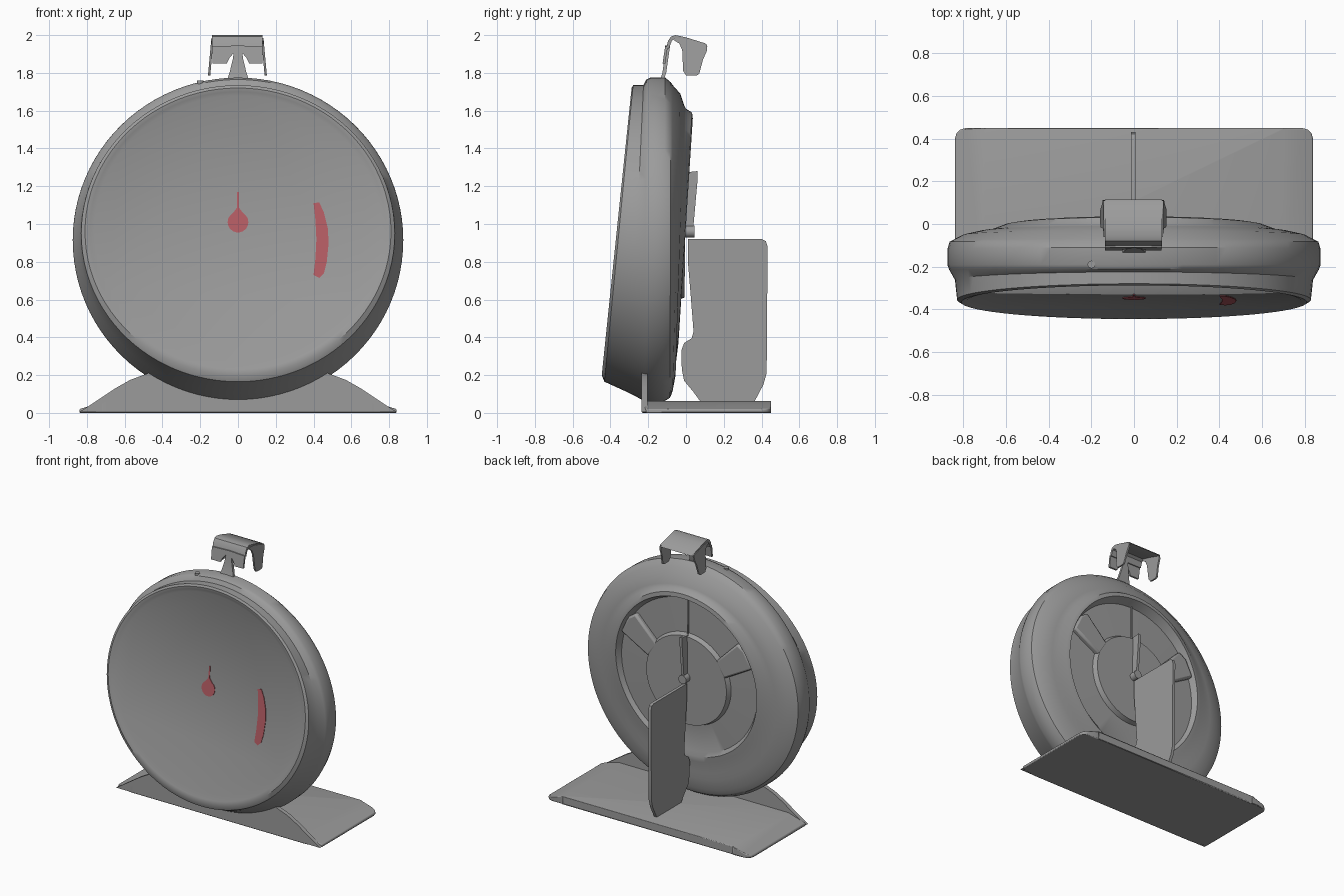
import bpy, bmesh, math
from mathutils import Vector

if "Cube" in bpy.data.objects:
    bpy.data.objects.remove(bpy.data.objects["Cube"])


def material(name, rgb):
    m = bpy.data.materials.new(name)
    m.diffuse_color = (*rgb, 1)
    m.use_nodes = True
    m.node_tree.nodes["Principled BSDF"].inputs["Base Color"].default_value = m.diffuse_color
    return m


GREY = material("metal grey", (0.33, 0.33, 0.33))
RED = material("dial red", (0.47, 0.11, 0.13))


def finish(bm, name, mat=GREY, bevel=0, angle=35):
    bmesh.ops.recalc_face_normals(bm, faces=bm.faces)
    me = bpy.data.meshes.new(name)
    bm.to_mesh(me)
    bm.free()
    me.materials.append(mat)
    ob = bpy.data.objects.new(name, me)
    bpy.context.collection.objects.link(ob)
    bpy.ops.object.select_all(action='DESELECT')
    bpy.context.view_layer.objects.active = ob
    ob.select_set(True)
    if bevel:
        b = ob.modifiers.new("bevel", 'BEVEL')
        b.width, b.segments = bevel, 2
    bpy.ops.object.shade_smooth_by_angle(angle=math.radians(angle))
    return ob


def prism(name, pts, place, mat=GREY, bevel=0):
    """Solid between two copies of an outline; place(u, v, side) gives the 3D point."""
    bm = bmesh.new()
    a, b = ([bm.verts.new(place(u, v, s)) for u, v in pts] for s in (-1, 1))
    n = len(pts)
    bm.faces.new(a)
    bm.faces.new(b)
    for i in range(n):
        bm.faces.new((a[i], a[(i + 1) % n], b[(i + 1) % n], b[i]))
    return finish(bm, name, mat, bevel)


def along_x(x, half):
    return lambda u, v, s: (x + s * half, u, v)


def along_y(y0, y1):
    return lambda u, v, s: (u, y0 if s < 0 else y1, v)


def tube(name, start, end, r, n=20):
    bm = bmesh.new()
    a, b = Vector(start), Vector(end)
    mat = (b - a).to_track_quat('Z', 'Y').to_matrix().to_4x4()
    mat.translation = (a + b) / 2
    bmesh.ops.create_cone(bm, cap_ends=True, segments=n, radius1=r, radius2=r,
                          depth=(b - a).length, matrix=mat)
    return finish(bm, name)


# Dial housing: tilted rings (top y, top z, bottom y, bottom z, half width), front to back
rings = [
    (-0.275, 1.68, -0.425, 0.27, 0.76), (-0.285, 1.70, -0.440, 0.23, 0.785),
    (-0.288, 1.72, -0.446, 0.20, 0.81), (-0.280, 1.735, -0.432, 0.165, 0.83),
    (-0.225, 1.735, -0.300, 0.105, 0.84), (-0.210, 1.765, -0.215, 0.06, 0.868),
    (-0.190, 1.775, -0.195, 0.052, 0.875), (-0.110, 1.775, -0.125, 0.055, 0.875),
    (-0.080, 1.75, -0.085, 0.08, 0.865), (-0.070, 1.735, -0.080, 0.09, 0.85),
    (-0.030, 1.69, -0.070, 0.12, 0.80), (-0.010, 1.63, -0.055, 0.20, 0.72),
    (0.000, 1.61, -0.055, 0.25, 0.67), (0.032, 1.59, -0.045, 0.33, 0.61),
    (0.036, 1.56, -0.040, 0.37, 0.58), (-0.030, 1.53, -0.055, 0.40, 0.56),
    (-0.030, 1.28, -0.045, 0.60, 0.345), (0.000, 1.265, -0.008, 0.61, 0.33),
]
N = 96
bm = bmesh.new()
loops = []
for yt, zt, yb, zb, rx in rings:
    loop = []
    for i in range(N):
        t = 2 * math.pi * i / N
        f = (1 + math.cos(t)) / 2
        loop.append(bm.verts.new((rx * math.sin(t), yb + (yt - yb) * f, zb + (zt - zb) * f)))
    loops.append(loop)
for a, b in zip(loops, loops[1:]):
    for i in range(N):
        bm.faces.new((a[i], a[(i + 1) % N], b[(i + 1) % N], b[i]))
bm.faces.new(loops[0])
bm.faces.new(loops[-1])
finish(bm, "dial_housing")

# Small vent stud on the rim
tube("rim_stud", (-0.2, -0.19, 1.70), (-0.2, -0.19, 1.76), 0.018)


# Painted dial marks, thin plates on the tilted face
def on_face(u, v, s):
    y = -0.275 - 0.15 * (1.68 - v) / 1.41
    return (u, y - 0.002 - 0.002 * s, v)


hub = [(0.055 * math.sin(t), 1.01 + 0.055 * math.cos(t))
       for t in (math.radians(a) for a in range(30, 331, 20))]
prism("pointer_hub", hub + [(-0.006, 1.085), (-0.004, 1.17), (0.004, 1.17), (0.006, 1.085)],
      on_face, RED)
prism("hot_zone_mark", [(0.40, 1.11), (0.43, 1.115), (0.455, 1.06), (0.475, 0.98), (0.48, 0.90),
                        (0.47, 0.80), (0.455, 0.74), (0.43, 0.715), (0.40, 0.73), (0.41, 0.82),
                        (0.415, 0.92), (0.41, 1.02)], on_face, RED)

# Back: two raised spokes, spindle and its blade, slot line up the back
for side, label in ((-1, "left"), (1, "right")):
    pts = [(0.24, 1.14), (0.42, 1.32), (0.48, 1.28), (0.54, 1.16), (0.31, 1.03)]
    prism("back_spoke_" + label, [(side * x, z) for x, z in pts], along_y(-0.07, 0.0), bevel=0.015)
tube("back_spindle", (0, -0.03, 0.96), (0, 0.045, 0.96), 0.032)
prism("spindle_blade", [(-0.03, 1.27), (0.06, 1.28), (0.06, 1.22), (0.035, 0.94), (-0.03, 0.94)],
      along_x(0, 0.01))
prism("back_needle", [(-0.04, 1.55), (-0.022, 1.55), (-0.018, 1.25), (-0.04, 1.25)],
      along_x(0, 0.005))

# Upright fin behind the dial
prism("rear_fin", [(0.01, 0.92), (0.40, 0.92), (0.422, 0.91), (0.432, 0.88), (0.427, 0.21),
                   (0.41, 0.15), (0.36, 0.055), (0.08, 0.055), (0.04, 0.11), (-0.01, 0.17),
                   (-0.022, 0.23), (-0.025, 0.33), (-0.01, 0.37), (0.03, 0.395), (0.04, 0.43),
                   (0.025, 0.62), (0.01, 0.80)], along_x(-0.003, 0.011))

# Foot: plate with rounded rear corners, thinning toward its ends
outline = [(-0.84, -0.21), (-0.72, -0.235), (0.72, -0.235), (0.84, -0.21)]
for cx, start in ((0.79, 0), (-0.79, 90)):
    for k in range(0, 91, 30):
        t = math.radians(start + k)
        outline.append((cx + 0.05 * math.cos(t), 0.4 + 0.05 * math.sin(t)))
    if cx > 0:
        outline += [(0.70, 0.45), (-0.70, 0.45)]
bm = bmesh.new()
bm.faces.new([bm.verts.new((x, y, 0)) for x, y in outline])
ext = bmesh.ops.extrude_face_region(bm, geom=bm.faces[:])
for v in ext["geom"]:
    if isinstance(v, bmesh.types.BMVert):
        v.co.z = 0.062
for x in (-0.70, 0.70):
    bmesh.ops.bisect_plane(bm, geom=bm.verts[:] + bm.edges[:] + bm.faces[:],
                           plane_co=(x, 0, 0), plane_no=(1, 0, 0))
for v in bm.verts:
    if v.co.z > 0.03 and abs(v.co.x) > 0.701:
        v.co.z = 0.062 - 0.042 * (abs(v.co.x) - 0.70) / 0.14
finish(bm, "foot_plate", bevel=0.006)

# Front flange of the foot, carrying the dial
half = [(0.84, 0.005), (0.80, 0.03), (0.65, 0.13), (0.57, 0.175), (0.47, 0.212), (0.40, 0.215)]
prism("foot_flange", half + [(-x, z) for x, z in reversed(half)], along_y(-0.235, -0.205))

# Hanging clip: tapered stem, curved sheet and two side tabs
bm = bmesh.new()
path = [(-0.14, 1.755, 0.060), (-0.125, 1.80, 0.045), (-0.115, 1.87, 0.028), (-0.105, 1.94, 0.018)]
prev = None
for y, z, w in path:
    row = [bm.verts.new(p) for p in ((-w, y, z), (w, y, z), (w, y + 0.02, z), (-w, y + 0.02, z))]
    if prev:
        for i in range(4):
            bm.faces.new((prev[i], prev[(i + 1) % 4], row[(i + 1) % 4], row[i]))
    else:
        bm.faces.new(row)
    prev = row
bm.faces.new(prev)
finish(bm, "clip_stem")
prism("clip_top", [(-0.105, 1.93), (-0.095, 1.97), (-0.08, 1.992), (-0.055, 2.0), (0.0, 1.988),
                   (0.10, 1.957), (0.115, 1.94), (0.10, 1.94), (0.0, 1.97), (-0.055, 1.983),
                   (-0.075, 1.97), (-0.09, 1.93)], along_x(-0.003, 0.134))
for s, label in ((-1, "left"), (1, "right")):
    prism("clip_front_" + label, [(s * 0.134 - 0.003, 1.94), (s * 0.132 - 0.003, 1.85),
                                  (s * 0.06, 1.85), (s * 0.045, 1.88), (0, 1.93), (0, 1.945)],
          lambda u, v, k: (u, -0.105 + (v - 1.93) * 0.15 + 0.007 * k, v))
    prism("clip_tab_" + label, [(-0.06, 1.985), (0.0, 1.98), (0.11, 1.95), (0.112, 1.92),
                                (0.09, 1.87), (0.07, 1.795), (0.055, 1.785), (0.0, 1.787),
                                (-0.015, 1.81), (-0.02, 1.92), (-0.035, 1.955), (-0.06, 1.97)],
          lambda u, v, k, s=s: (s * (0.132 + 0.018 * min(1, (1.985 - v) / 0.2)) - 0.003 + 0.006 * k, u, v))
